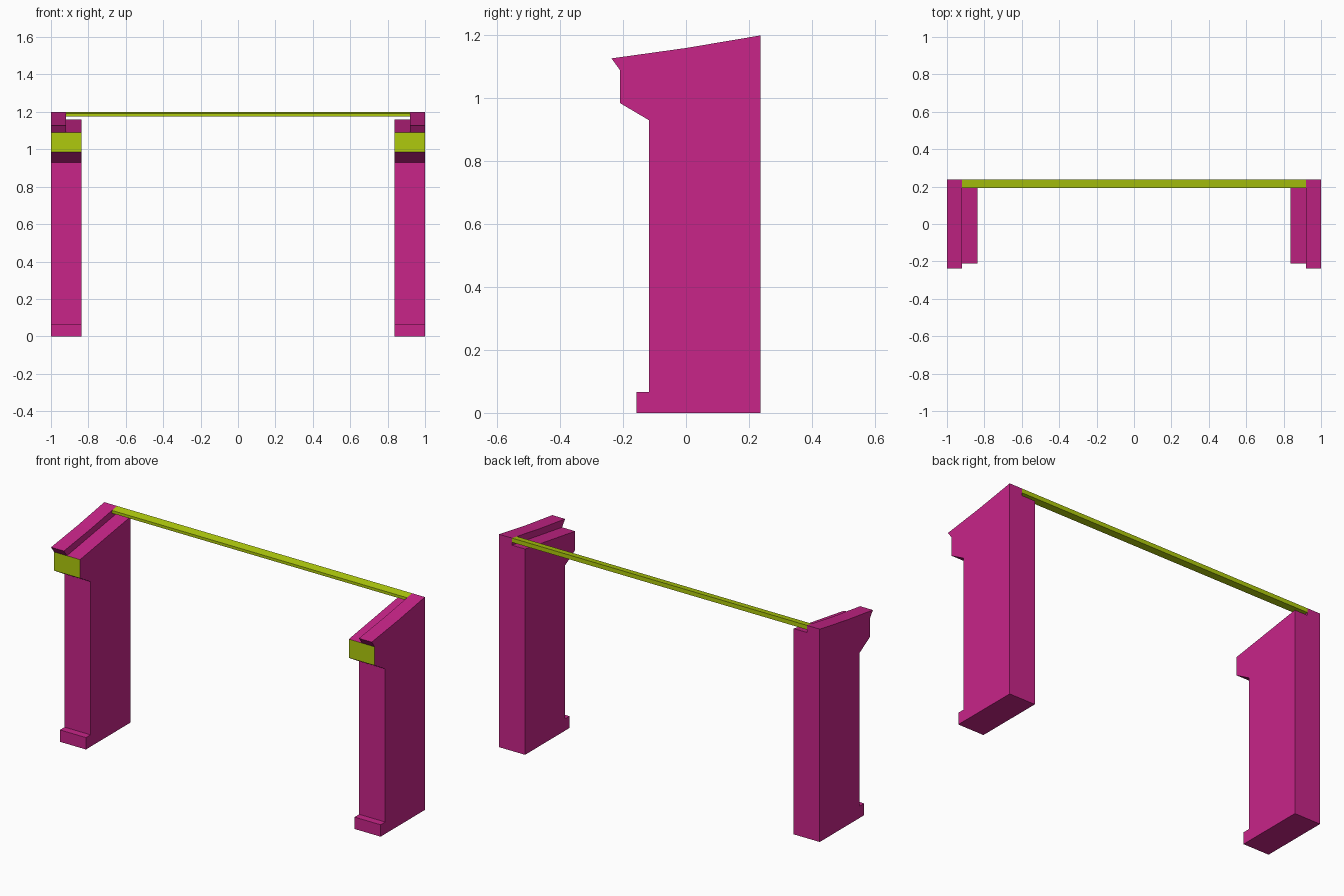
import bpy, bmesh

if "Cube" in bpy.data.objects:
    bpy.data.objects.remove(bpy.data.objects["Cube"])


def material(name, color):
    m = bpy.data.materials.new(name)
    m.diffuse_color = (*color, 1)
    m.use_nodes = True
    m.node_tree.nodes["Principled BSDF"].inputs["Base Color"].default_value = m.diffuse_color
    return m


PINK = material("pink", (0.58, 0.018, 0.25))
LIME = material("lime", (0.43, 0.59, 0.004))


def loft(bm, profile, stations, skip=()):
    """Extrude a (y, z) profile through x stations; skip = (span, side) faces left open."""
    rings = [[bm.verts.new((x, y, z)) for y, z in profile] for x in stations]
    n = len(profile)
    faces = {}
    for s in range(len(rings) - 1):
        for i in range(n):
            if (s, i) not in skip:
                j = (i + 1) % n
                faces[s, i] = bm.faces.new((rings[s][i], rings[s][j], rings[s + 1][j], rings[s + 1][i]))
    bm.faces.new(rings[0])
    bm.faces.new(rings[-1])
    return faces


def finish(bm, name, mats):
    bmesh.ops.remove_doubles(bm, verts=bm.verts, dist=1e-5)
    bmesh.ops.recalc_face_normals(bm, faces=bm.faces)
    me = bpy.data.meshes.new(name)
    bm.to_mesh(me)
    bm.free()
    for m in mats:
        me.materials.append(m)
    ob = bpy.data.objects.new(name, me)
    bpy.context.collection.objects.link(ob)
    return ob


OUT, STEP, INNER = 1.0, 0.92, 0.838
BACK, FRONT = 0.237, -0.21

# Side posts: foot, shaft, corbelled head with lime front, raised outer lip
post = [(-0.158, 0), (BACK, 0), (BACK, 1.16), (FRONT, 1.09), (FRONT, 0.985),
        (-0.117, 0.93), (-0.117, 0.067), (-0.158, 0.067)]
lip = [(FRONT, 1.09), (BACK, 1.16), (BACK, 1.2), (0, 1.16), (-0.237, 1.127)]
bm = bmesh.new()
faces = loft(bm, post, (OUT, STEP, INNER), skip={(0, 2)})
for span in (0, 1):
    faces[span, 3].material_index = 1
loft(bm, lip, (OUT, STEP), skip={(0, 0)})
posts = finish(bm, "side_posts", (PINK, LIME))
posts.modifiers.new("mirror", 'MIRROR').use_axis[0] = True

# Thin back rail between the lips, top follows their slope
rail = [(0.192, 1.176), (BACK, 1.176), (BACK, 1.2), (0.192, 1.192)]
bm = bmesh.new()
loft(bm, rail, (-STEP, STEP))
finish(bm, "back_rail", (LIME,))
